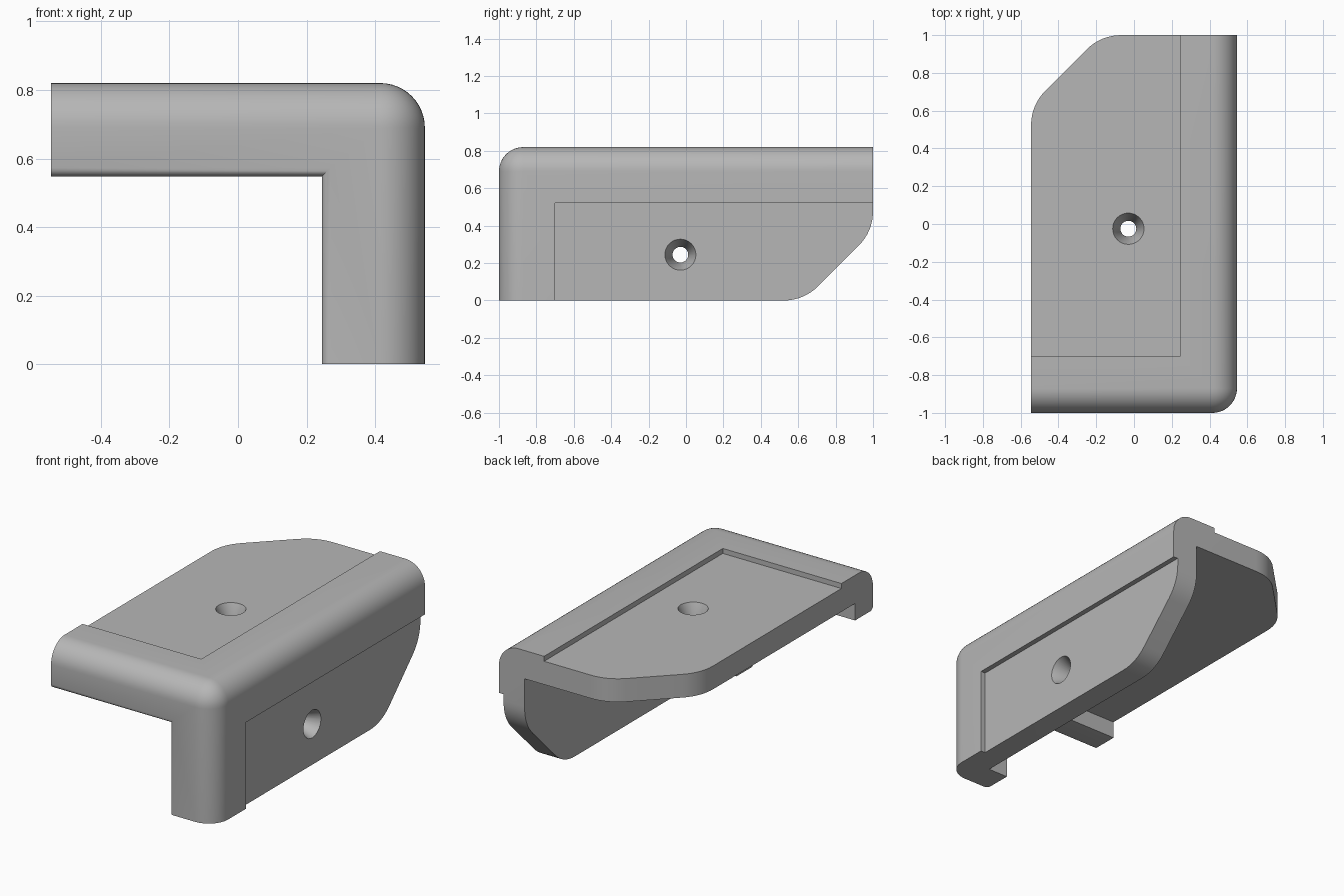
import bpy, bmesh
from math import radians
from mathutils import Vector, Matrix

cube = bpy.data.objects.get("Cube")
if cube:
    bpy.data.objects.remove(cube)

# Overall half sizes, height, edge rounding, wall thickness and pad relief
HX, HY, H = 0.545, 1.0, 0.82
ROUND, WALL, RELIEF, PAD = 0.13, 0.17, 0.03, 0.3
BIG = 0.5

grey = bpy.data.materials.new("plain grey")
grey.use_nodes = True
grey.diffuse_color = (0.47, 0.47, 0.47, 1)
grey.node_tree.nodes["Principled BSDF"].inputs["Base Color"].default_value = (0.47, 0.47, 0.47, 1)


def to_object(name, bm):
    bmesh.ops.recalc_face_normals(bm, faces=bm.faces)
    mesh = bpy.data.meshes.new(name)
    bm.to_mesh(mesh)
    bm.free()
    mesh.materials.append(grey)
    ob = bpy.data.objects.new(name, mesh)
    bpy.context.collection.objects.link(ob)
    return ob


def prism(points, offset):
    """Extrude a closed outline of 3D points by an offset."""
    bm = bmesh.new()
    face = bm.faces.new([bm.verts.new(p) for p in points])
    new = bmesh.ops.extrude_face_region(bm, geom=[face])["geom"]
    bmesh.ops.translate(bm, vec=offset, verts=[v for v in new if isinstance(v, bmesh.types.BMVert)])
    return bm


def box(name, lo, hi):
    outline = [(lo[0], lo[1], lo[2]), (hi[0], lo[1], lo[2]), (hi[0], hi[1], lo[2]), (lo[0], hi[1], lo[2])]
    return to_object(name, prism(outline, (0, 0, hi[2] - lo[2])))


def bezier(a, b, c, n=8):
    a, b, c = Vector(a), Vector(b), Vector(c)
    return [a * (1 - t) ** 2 + b * 2 * t * (1 - t) + c * t * t for t in (i / n for i in range(n + 1))]


def clipped_corner(cut=0.37, soft=0.11):
    """Waste outline outside a chamfered corner with softened ends."""
    k = soft * 0.707
    pts = bezier((cut + soft, 0), (cut, 0), (cut - k, k))
    pts += bezier((k, cut - k), (0, cut), (0, cut + soft))
    return pts + [Vector((-BIG, cut + soft)), Vector((-BIG, -BIG)), Vector((cut + soft, -BIG))]


# Body: an angled section along y, with rounded outer edges and a softened flange rim
ix, iz = HX - PAD, 0.548
section = [(-HX, iz), (ix, iz), (ix, 0), (HX, 0), (HX, H), (-HX, H)]
bm = prism([(x, -HY, z) for x, z in section], (0, 2 * HY, 0))


def on(edge, axis, value):
    return all(abs(v.co[axis] - value) < 1e-4 for v in edge.verts)


outer = [e for e in bm.edges if sum((on(e, 0, HX), on(e, 1, -HY), on(e, 2, H))) == 2]
bmesh.ops.bevel(bm, geom=outer, offset=ROUND, segments=12, profile=0.5, affect='EDGES')
rim = [e for e in bm.edges if on(e, 1, -HY) and (on(e, 0, ix) or on(e, 2, iz))]
bmesh.ops.bevel(bm, geom=rim, offset=0.025, segments=4, profile=0.5, affect='EDGES')
body = to_object("corner_guard", bm)

# Hollow inside, leaving two plates and the front flange
cutters = [box("hollow", (-HX - BIG, -HY + WALL, -BIG), (HX - WALL, HY + BIG, H - WALL))]

# Shallow recesses that leave the raised edge pads
cutters.append(box("top_recess", (-HX - BIG, -HY + PAD, H - RELIEF), (HX - PAD, HY + BIG, H + BIG)))
cutters.append(box("side_recess", (HX - RELIEF, -HY + PAD, -BIG), (HX + BIG, HY + BIG, H - PAD)))

# Clipped far corners of both plates
clip = clipped_corner()
cutters.append(to_object("top_clip", prism([(p.x - HX, HY - p.y, 0.5) for p in clip], (0, 0, BIG))))
cutters.append(to_object("side_clip", prism([(0.2, HY - p.x, p.y) for p in clip], (BIG, 0, 0))))


# Countersunk screw holes
def screw_hole(name, matrix):
    bm = bmesh.new()
    rings = []
    for r, z in ((0.083, 0.1), (0.083, 0), (0.042, -0.1), (0.042, -0.3)):
        ring = bmesh.ops.create_circle(bm, segments=32, radius=r)["verts"]
        bmesh.ops.translate(bm, vec=(0, 0, z), verts=ring)
        rings.append(ring)
    for a, b in zip(rings, rings[1:]):
        for i in range(len(a)):
            j = (i + 1) % len(a)
            bm.faces.new((a[i], a[j], b[j], b[i]))
    bm.faces.new(rings[0])
    bm.faces.new(rings[-1])
    bmesh.ops.transform(bm, matrix=matrix, verts=bm.verts)
    return to_object(name, bm)


cutters.append(screw_hole("top_hole", Matrix.Translation((-0.03, -0.025, H - RELIEF))))
cutters.append(screw_hole("side_hole", Matrix.Translation((HX - RELIEF, -0.03, 0.245))
                          @ Matrix.Rotation(radians(90), 4, 'Y')))

# Carve the body and drop the cutters
bpy.ops.object.select_all(action='DESELECT')
body.select_set(True)
bpy.context.view_layer.objects.active = body
for cutter in cutters:
    cutter.hide_render = True
    mod = body.modifiers.new(cutter.name, 'BOOLEAN')
    mod.operation, mod.solver, mod.object = 'DIFFERENCE', 'EXACT', cutter
    bpy.ops.object.modifier_apply(modifier=mod.name)
    bpy.data.objects.remove(cutter)
bpy.ops.object.shade_smooth_by_angle(angle=radians(30))
